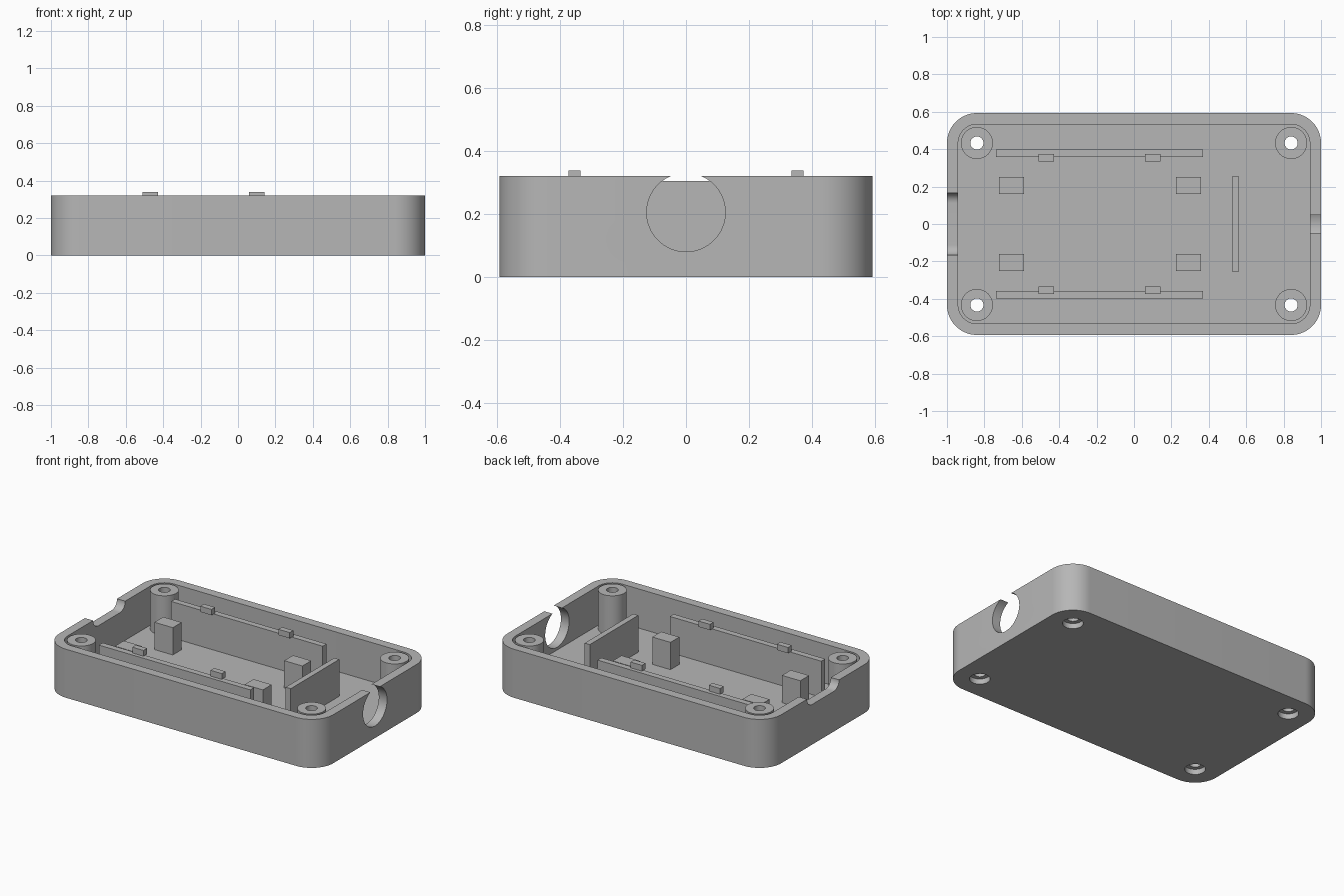
import bpy, bmesh, math
from mathutils import Matrix

cube = bpy.data.objects.get("Cube")
if cube:
    bpy.data.objects.remove(cube, do_unlink=True)

HALF_X, HALF_Y, HEIGHT = 1.0, 0.593, 0.32
WALL, FLOOR, CORNER = 0.06, 0.062, 0.16
SCREW_X, SCREW_Y = HALF_X - CORNER, HALF_Y - CORNER

grey = bpy.data.materials.new("matte grey plastic")
grey.use_nodes = True
colour = (0.47, 0.47, 0.47, 1)
grey.diffuse_color = colour
grey.node_tree.nodes["Principled BSDF"].inputs["Base Color"].default_value = colour


def make_object(name, bm):
    bmesh.ops.recalc_face_normals(bm, faces=bm.faces)
    mesh = bpy.data.meshes.new(name)
    bm.to_mesh(mesh)
    bm.free()
    mesh.materials.append(grey)
    obj = bpy.data.objects.new(name, mesh)
    bpy.context.collection.objects.link(obj)
    return obj


def box(name, x0, x1, y0, y1, z0, z1):
    bm = bmesh.new()
    bmesh.ops.create_cube(bm, size=1)
    bmesh.ops.scale(bm, vec=(x1 - x0, y1 - y0, z1 - z0), verts=bm.verts)
    bmesh.ops.translate(bm, vec=((x0 + x1) / 2, (y0 + y1) / 2, (z0 + z1) / 2), verts=bm.verts)
    return make_object(name, bm)


def rounded_prism(name, hx, hy, r, z0, z1, matrix=Matrix(), steps=16):
    """Rounded rectangle extruded along z, then placed by a matrix."""
    bm = bmesh.new()
    verts = []
    for q, (sx, sy) in enumerate(((1, 1), (-1, 1), (-1, -1), (1, -1))):
        for i in range(steps + 1):
            a = math.pi / 2 * (q + i / steps)
            verts.append(bm.verts.new((sx * (hx - r) + r * math.cos(a),
                                       sy * (hy - r) + r * math.sin(a), z0)))
    bmesh.ops.remove_doubles(bm, verts=verts, dist=1e-5)
    face = bm.faces.new(list(bm.verts))
    out = bmesh.ops.extrude_face_region(bm, geom=[face])["geom"]
    bmesh.ops.translate(bm, vec=(0, 0, z1 - z0),
                        verts=[v for v in out if isinstance(v, bmesh.types.BMVert)])
    bmesh.ops.transform(bm, matrix=matrix, verts=bm.verts)
    return make_object(name, bm)


def cylinder(name, x, y, r, z0, z1):
    bm = bmesh.new()
    bmesh.ops.create_cone(bm, cap_ends=True, segments=48, radius1=r, radius2=r, depth=z1 - z0,
                          matrix=Matrix.Translation((x, y, (z0 + z1) / 2)))
    return make_object(name, bm)


def select(obj):
    bpy.ops.object.select_all(action='DESELECT')
    obj.select_set(True)
    bpy.context.view_layer.objects.active = obj


def cut(target, cutter):
    cutter.hide_render = True
    mod = target.modifiers.new("cut", 'BOOLEAN')
    mod.operation, mod.solver, mod.object = 'DIFFERENCE', 'EXACT', cutter
    select(target)
    bpy.ops.object.modifier_apply(modifier=mod.name)
    bpy.data.objects.remove(cutter, do_unlink=True)


def smooth(obj):
    select(obj)
    bpy.ops.object.shade_smooth_by_angle(angle=math.radians(30))


# Open tray with rounded corners
tray = rounded_prism("tray", HALF_X, HALF_Y, CORNER, 0, HEIGHT)
cut(tray, rounded_prism("cavity_cutter", HALF_X - WALL, HALF_Y - WALL, CORNER - WALL, FLOOR, 0.5))

# Round cable port in one end wall, rounded connector notch in the other
sideways = Matrix.Rotation(math.pi / 2, 4, 'Y')
port_r = 0.125
cut(tray, rounded_prism("port_cutter", port_r, port_r, port_r, 0.9, 1.1,
                        Matrix.Translation((0, 0, 0.205)) @ sideways))
cut(tray, rounded_prism("notch_cutter", 0.055, 0.167, 0.0549, -1.1, -0.9,
                        Matrix.Translation((0, 0, HEIGHT)) @ sideways))

# Screw bosses with through holes and recesses underneath
for sx, side in ((-1, "right"), (1, "left")):
    for sy, end in ((-1, "front"), (1, "back")):
        x, y = sx * SCREW_X, sy * SCREW_Y
        cut(tray, cylinder("recess_cutter", x, y, 0.062, -0.1, 0.035))
        cut(tray, cylinder("hole_cutter", x, y, 0.035, -0.1, 0.1))
        boss = cylinder(f"screw_boss_{end}_{side}", x, y, 0.0855, FLOOR, HEIGHT)
        cut(boss, cylinder("hole_cutter", x, y, 0.035, 0, 0.5))
        smooth(boss)
smooth(tray)

# Board posts, side rails and their clips, mirrored front to back
for sy, end in ((-1, "front"), (1, "back")):
    def mirrored(name, x0, x1, ya, yb, z0, z1):
        box(f"{name}_{end}", x0, x1, min(sy * ya, sy * yb), max(sy * ya, sy * yb), z0, z1)

    mirrored("post_right", -0.722, -0.588, 0.16, 0.252, FLOOR, 0.242)
    mirrored("post_left", 0.225, 0.358, 0.16, 0.252, FLOOR, 0.242)
    mirrored("rail", -0.738, 0.368, 0.357, 0.397, FLOOR, 0.30)
    mirrored("clip_right", -0.51, -0.428, 0.335, 0.373, 0.30, 0.338)
    mirrored("clip_left", 0.06, 0.143, 0.335, 0.373, 0.30, 0.338)

# Divider in front of the cable port
box("divider", 0.525, 0.562, -0.253, 0.253, FLOOR, 0.305)
